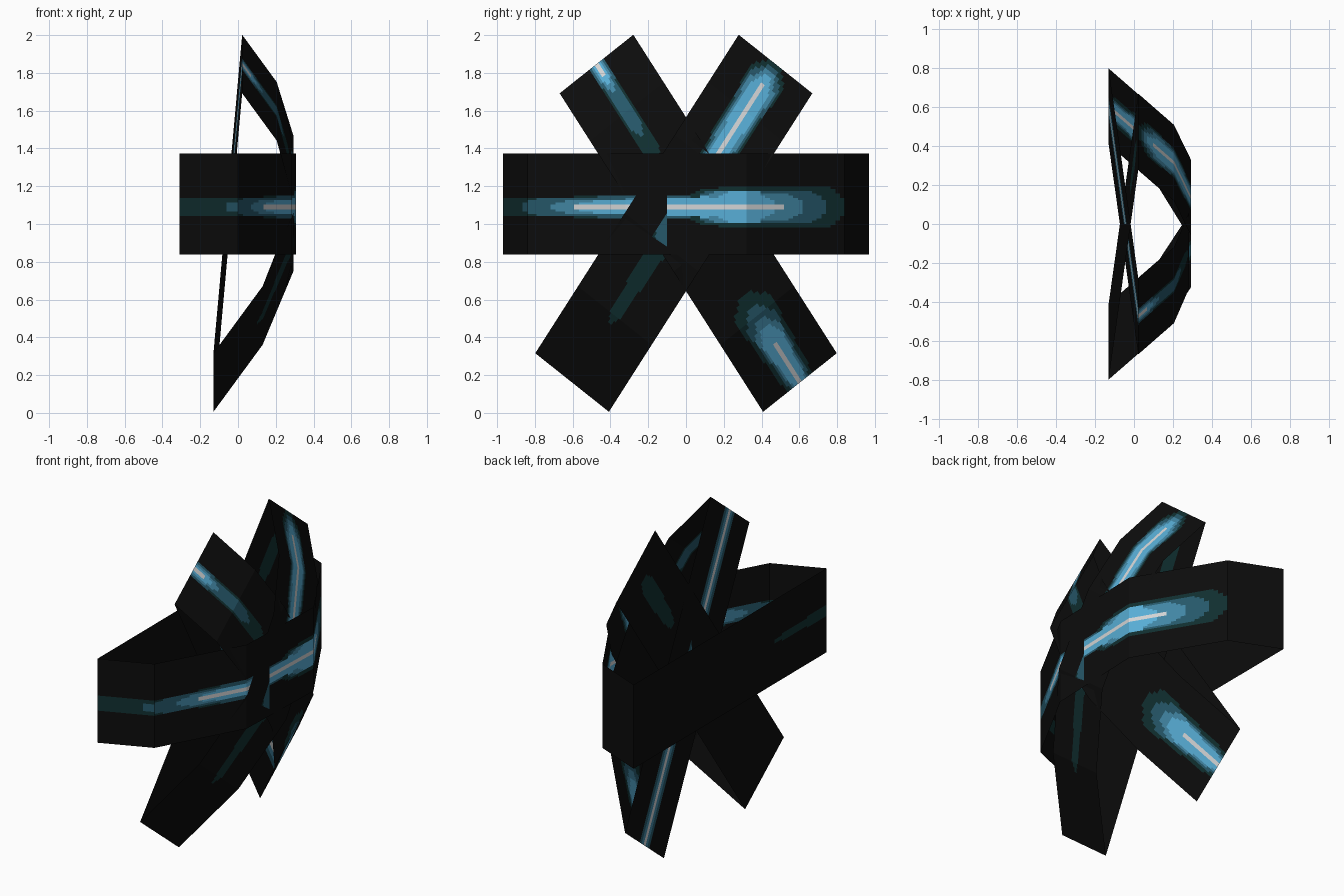
import bpy, math

if "Cube" in bpy.data.objects:
    bpy.data.objects.remove(bpy.data.objects["Cube"])

# ---- flat colours, from the dark band up to the bright core of the streak
def lin(c):
    c /= 255
    return c / 12.92 if c <= 0.04045 else ((c + 0.055) / 1.055) ** 2.4

COLOURS = [("black", (12, 12, 12)), ("dark_teal", (16, 47, 48)),
           ("deep_blue", (38, 88, 106)), ("mid_blue", (66, 135, 165)),
           ("light_blue", (88, 174, 214)), ("pale_grey", (212, 213, 214))]
MATS = []
for name, rgb in COLOURS:
    m = bpy.data.materials.new(name)
    m.diffuse_color = (*[lin(c) for c in rgb], 1)
    m.use_nodes = True
    m.node_tree.nodes["Principled BSDF"].inputs["Base Color"].default_value = m.diffuse_color
    MATS.append(m)


def level(t, v, streak):
    """Colour index at length t and offset v.
    Each streak entry: level, start, end, half width at start, half width at end."""
    best = 0
    for k, a, b, wa, wb in streak:
        if a <= t <= b:
            f = (t - a) / (b - a)
            taper = min(1, 0.35 + (t - a) / 0.12, 0.35 + (b - t) / 0.12)
            if abs(v) < (wa + (wb - wa) * f) * taper:
                best = max(best, k)
    return best


def band(name, profile, along, across, streak, shift=0.0):
    """Thin folded sheet. profile = (t, x) folds; along / across = (y, z) directions."""
    half = math.hypot(*across)
    stations = []
    for (t0, x0), (t1, x1) in zip(profile, profile[1:]):
        n = max(1, round((t1 - t0) / 0.025))
        stations += [(t0 + (t1 - t0) * i / n, x0 + (x1 - x0) * i / n) for i in range(n)]
    stations.append(profile[-1])
    offs = [-half] + [i * 0.012 + shift for i in range(-10, 11)] + [half]
    verts = [(x, along[0] * t + across[0] * v / half,
              1.105 + along[1] * t + across[1] * v / half)
             for t, x in stations for v in offs]
    w = len(offs)
    faces, cols = [], []
    for i in range(len(stations) - 1):
        for j in range(w - 1):
            a = i * w + j
            faces.append((a, a + 1, a + w + 1, a + w))
            t = (stations[i][0] + stations[i + 1][0]) / 2
            v = (offs[j] + offs[j + 1]) / 2 - shift
            cols.append(level(t, v, streak) if 0 < j < w - 2 else 0)
    me = bpy.data.meshes.new(name)
    me.from_pydata(verts, [], faces)
    for m in MATS:
        me.materials.append(m)
    me.polygons.foreach_set("material_index", cols)
    me.update()
    ob = bpy.data.objects.new(name, me)
    bpy.context.collection.objects.link(ob)


def diagonal(side, x_mid, front_streak, back_streak):
    """Folded front band and straight back band, leaning to +y or -y at the top."""
    along, across = (0.5385 * side, 0.843), (0.195 * side, -0.155)
    folds = [(-1.12, -0.13), (-0.70, 0.13), (-0.24, x_mid),
             (0.25, x_mid), (0.583, 0.205), (0.88, 0.022)]
    tag = "right" if side > 0 else "left"
    band(f"{tag}_leaning_front_band", folds, along, across, front_streak)
    band(f"{tag}_leaning_back_band", [folds[0], folds[-1]], along, across, back_streak)


# ---- horizontal bands
H_FOLDS = [(-0.97, -0.31), (-0.84, 0.0), (-0.32, 0.285),
           (0.32, 0.307), (0.84, 0.0), (0.97, -0.31)]
H_STREAK = [(1, -1.05, 0.1, 0.05, 0.06), (1, 0.0, 0.84, 0.10, 0.11),
            (2, -0.86, 0.1, 0.05, 0.06), (2, 0.04, 0.74, 0.09, 0.09),
            (3, -0.72, 0.1, 0.03, 0.055), (3, 0.08, 0.62, 0.085, 0.07),
            (4, -0.60, 0.2, 0.025, 0.06), (4, 0.14, 0.46, 0.085, 0.08),
            (5, -0.60, 0.52, 0.014, 0.014)]
band("horizontal_front_band", H_FOLDS, (1, 0), (0, 0.267), H_STREAK, -0.015)
band("horizontal_back_band", [H_FOLDS[0], H_FOLDS[-1]], (1, 0), (0, 0.267),
     [(1, -1.1, -0.45, 0.045, 0.015)])

# ---- band leaning right at the top: bright upper half, fading lower half
diagonal(1, 0.2925,
         [(1, -0.76, 0.0, 0.03, 0.07), (1, -0.1, 0.88, 0.07, 0.11),
          (2, -0.30, 0.85, 0.05, 0.10), (3, 0.0, 0.82, 0.05, 0.085),
          (4, 0.1, 0.80, 0.04, 0.065), (5, 0.2, 0.77, 0.015, 0.015)],
         [(1, 0.30, 0.76, 0.04, 0.07)])

# ---- band leaning left at the top: bright at both ends, dark in the middle
diagonal(-1, 0.283,
         [(1, 0.27, 1.1, 0.05, 0.055), (2, 0.42, 1.1, 0.03, 0.055),
          (3, 0.70, 1.1, 0.03, 0.04), (4, 0.76, 1.1, 0.03, 0.03),
          (5, 0.79, 1.1, 0.014, 0.014),
          (1, -1.3, -0.58, 0.07, 0.13), (2, -1.3, -0.66, 0.05, 0.10),
          (3, -1.3, -0.73, 0.03, 0.09), (4, -1.3, -0.78, 0.02, 0.075),
          (5, -1.3, -0.86, 0.016, 0.016)],
         [(2, -1.3, 1.1, 0.055, 0.055), (3, -1.3, 1.1, 0.035, 0.04),
          (5, -1.3, 1.1, 0.014, 0.014)])
